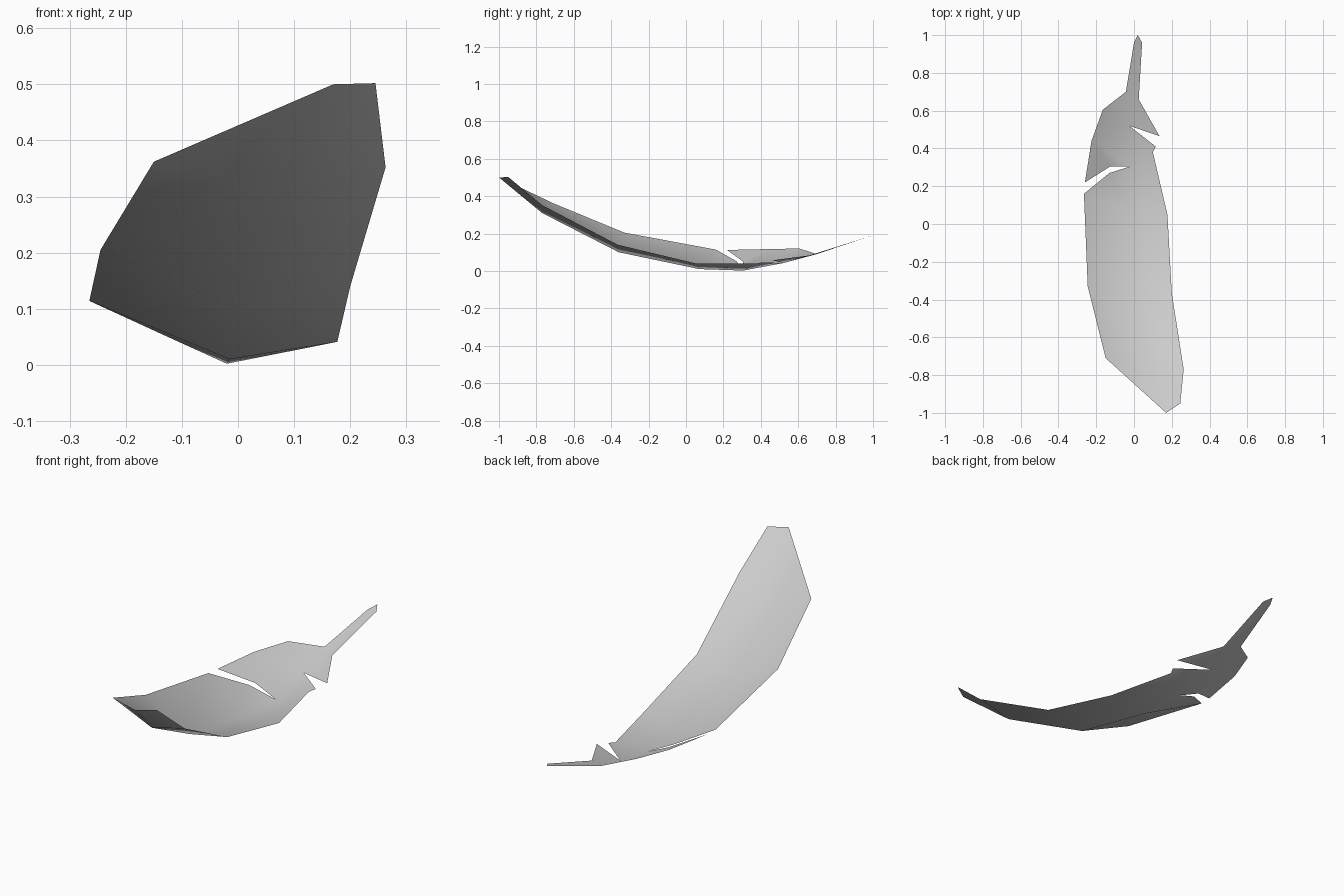
import bpy
import bmesh
from math import radians

cube = bpy.data.objects.get("Cube")
if cube:
    bpy.data.objects.remove(cube, do_unlink=True)

grey = bpy.data.materials.new("pale grey")
grey.use_nodes = True
grey.diffuse_color = (0.6, 0.6, 0.6, 1)
grey.node_tree.nodes["Principled BSDF"].inputs["Base Color"].default_value = (0.6, 0.6, 0.6, 1)

# Central rib from the raised tip to the base of the quill
rib = [(.17, -1, .5), (.095, -.77, .31), (.005, -.36, .1), (-.015, .07, .01),
       (-.02, .305, .002), (-.025, .52, .042), (-.043, .7, .09)]
# Outer edges of the vanes
left_edge = [(-.15, -.71, .362), (-.245, -.33, .205), (-.265, .16, .114), (-.13, .27, .052)]
rear_edge = [(-.125, .305, .05), (-.26, .22, .112), (-.225, .44, .117), (-.165, .605, .12)]
right_edge = [(.245, -.95, .502), (.263, -.77, .352), (.2, -.365, .14), (.177, .05, .041),
              (.1, .38, .04), (.115, .41, .046)]
barb = [(.135, .465, .057), (.025, .66, .083)]
quill = [(.043, .96, .178), (.02, 1, .19), (0, .96, .178)]

bm = bmesh.new()


def add(points):
    return [bm.verts.new(p) for p in points]


S, L, M, R, B, Q = (add(p) for p in (rib, left_edge, rear_edge, right_edge, barb, quill))

# Left vane, split from the rear vane by a notch
faces = [[S[0], S[1], L[0]]]
faces += [[S[i], S[i + 1], L[i], L[i - 1]] for i in range(1, 4)]
faces += [[S[4], S[5], M[2], M[0]], [M[0], M[2], M[1]], [S[5], S[6], M[3], M[2]]]
# Right vane
faces += [[S[i + 1], S[i], R[i], R[i + 1]] for i in range(5)]
# Loose barb and quill
faces += [[S[5], B[0], B[1]], [S[5], B[1], S[6]], [S[6], B[1], *Q]]
for f in faces:
    bm.faces.new(f)

# Upper side faces up
bm.normal_update()
bmesh.ops.reverse_faces(bm, faces=[f for f in bm.faces if f.normal.z < 0])

mesh = bpy.data.meshes.new("feather")
bm.to_mesh(mesh)
bm.free()
mesh.materials.append(grey)
feather = bpy.data.objects.new("feather", mesh)
bpy.context.collection.objects.link(feather)
bpy.context.view_layer.objects.active = feather
feather.select_set(True)
bpy.ops.object.shade_smooth_by_angle(angle=radians(40))
